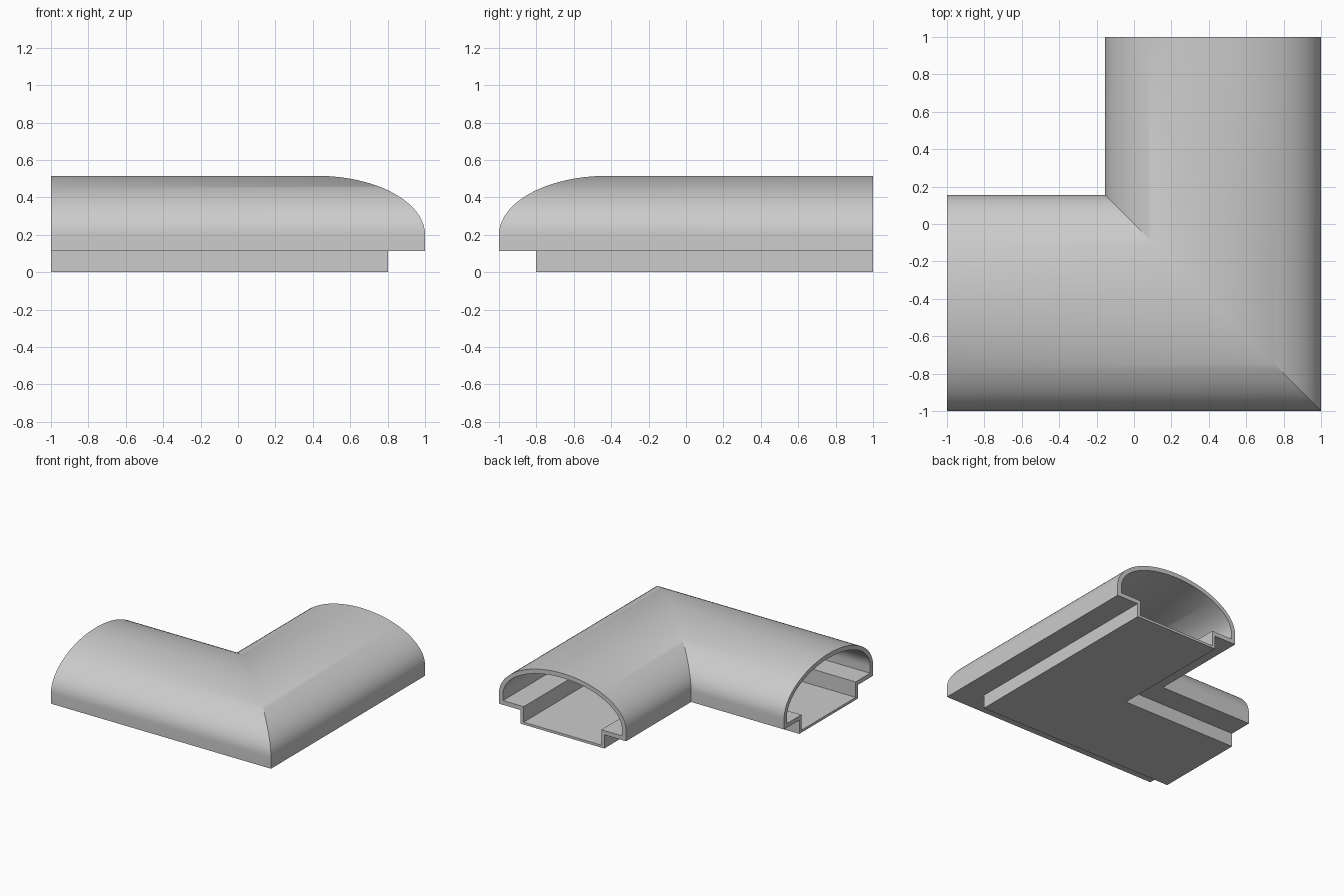
import bpy, bmesh
from math import sin, cos, pi

if "Cube" in bpy.data.objects:
    bpy.data.objects.remove(bpy.data.objects["Cube"])

MID, HALF = 0.4225, 0.5775   # centre and half width of the trunking profile
SPRING = 0.20                # height where the domed top begins


def profile(half, top, lip_z, channel_half, floor_z, steps=48):
    """Closed cross-section: domed lid, two ledges and a lower channel."""
    pts = [(MID + half * cos(pi * i / steps),
            SPRING + (top - SPRING) * sin(pi * i / steps)) for i in range(steps + 1)]
    pts += [(MID - half, lip_z), (MID - channel_half, lip_z), (MID - channel_half, floor_z)]
    pts += [(MID + channel_half, floor_z), (MID + channel_half, lip_z), (MID + half, lip_z)]
    return pts


outer = profile(HALF, 0.515, 0.112, 0.38, 0.0)
inner = profile(HALF - 0.037, 0.478, 0.147, 0.353, 0.02)

bm = bmesh.new()


def sweep(points):
    """Run a profile along the first leg, round the mitre, along the second."""
    rings = [[bm.verts.new(f(p, z)) for p, z in points] for f in (
        lambda p, z: (-1, -p, z),
        lambda p, z: (p, -p, z),
        lambda p, z: (p, 1, z))]
    for a, b in zip(rings, rings[1:]):
        bridge(a, b)
    return rings


def bridge(a, b):
    n = len(a)
    for i in range(n):
        j = (i + 1) % n
        bm.faces.new((a[i], a[j], b[j], b[i]))


# Outer skin, inner skin and the rims at both open ends
skin, bore = sweep(outer), sweep(inner)
for end in (0, -1):
    bridge(skin[end], bore[end])
bmesh.ops.recalc_face_normals(bm, faces=bm.faces)

mesh = bpy.data.meshes.new("corner_trunking")
bm.to_mesh(mesh)
bm.free()
obj = bpy.data.objects.new("corner_trunking", mesh)
bpy.context.collection.objects.link(obj)
bpy.context.view_layer.objects.active = obj
obj.select_set(True)
bpy.ops.object.shade_smooth_by_angle(angle=0.5)
